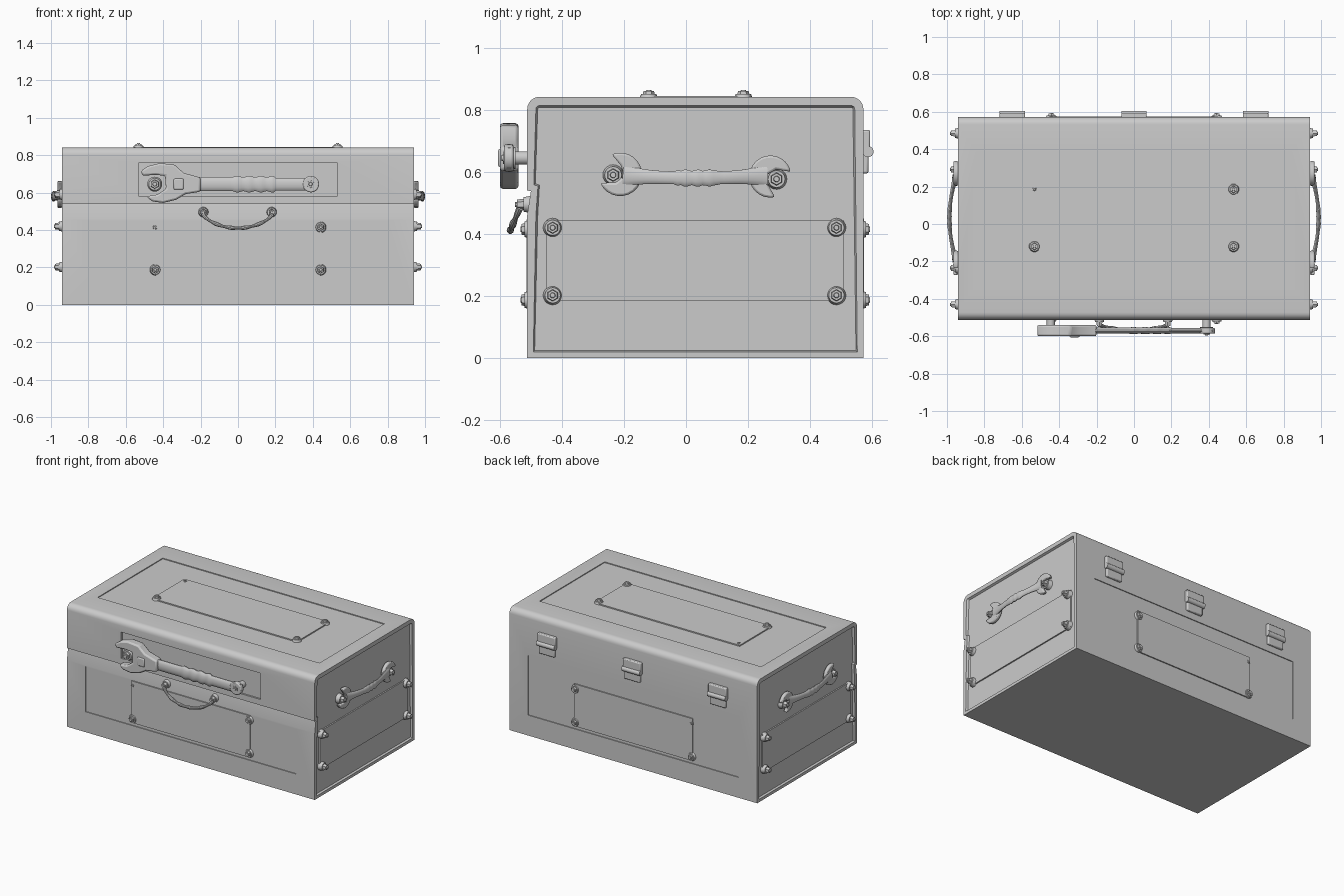
import bpy, bmesh
from math import sin, cos, pi, radians
from mathutils import Vector, Matrix

if "Cube" in bpy.data.objects:
    bpy.data.objects.remove(bpy.data.objects["Cube"])

steel = bpy.data.materials.new("grey_steel")
steel.use_nodes = True
GREY = (0.6, 0.6, 0.6, 1)
steel.diffuse_color = GREY
steel.node_tree.nodes["Principled BSDF"].inputs["Base Color"].default_value = GREY
parts = []


def finish(name, bm, bevel=0):
    bmesh.ops.recalc_face_normals(bm, faces=bm.faces)
    mesh = bpy.data.meshes.new(name)
    bm.to_mesh(mesh)
    bm.free()
    ob = bpy.data.objects.new(name, mesh)
    bpy.context.collection.objects.link(ob)
    mesh.materials.append(steel)
    if bevel:
        mod = ob.modifiers.new("soft_edges", "BEVEL")
        mod.width, mod.segments = bevel, 2
    parts.append(ob)
    return ob


def box(name, lo, hi, bevel=0):
    bm = bmesh.new()
    lo, hi = Vector(lo), Vector(hi)
    size = hi - lo
    bmesh.ops.create_cube(bm, size=1, matrix=Matrix.Translation((lo + hi) / 2) @ Matrix.Diagonal((*[abs(c) for c in size], 1)))
    return finish(name, bm, bevel)


def prism(name, outline, axis, d0, d1, bevel=0):
    """Extrude a flat outline along x or y between two depths."""
    bm = bmesh.new()
    place = (lambda u, v, d: (d, u, v)) if axis == "x" else (lambda u, v, d: (u, d, v))
    face = bm.faces.new([bm.verts.new(place(u, v, d0)) for u, v in outline])
    out = bmesh.ops.extrude_face_region(bm, geom=[face])
    shift = Vector(place(0, 0, d1 - d0))
    bmesh.ops.translate(bm, vec=shift, verts=[g for g in out["geom"] if isinstance(g, bmesh.types.BMVert)])
    return finish(name, bm, bevel)


def bolt(name, pos, axis, r=0.03, tall=0.036):
    """Domed washer, hex nut and stud tip."""
    bm = bmesh.new()
    axis = Vector(axis)
    turn = axis.to_track_quat("Z", "Y").to_matrix().to_4x4()
    for sides, r1, r2, z0, z1 in ((20, r, r * 0.8, -0.01, tall * 0.4),
                                  (6, r * 0.62, r * 0.55, tall * 0.4, tall * 0.85),
                                  (10, r * 0.3, r * 0.25, tall * 0.85, tall)):
        spot = Matrix.Translation(Vector(pos) + axis * (z0 + z1) / 2)
        bmesh.ops.create_cone(bm, cap_ends=True, segments=sides, radius1=r1, radius2=r2, depth=z1 - z0, matrix=spot @ turn)
    return finish(name, bm)


def rod(name, path, radii, wide=1.0, flat_axis=1, flat=1.0, sides=14):
    """Round bar swept through the path, flattened along one axis."""
    bm = bmesh.new()
    rings = []
    path = [Vector(p) for p in path]
    for i, p in enumerate(path):
        along = (path[min(i + 1, len(path) - 1)] - path[max(i - 1, 0)]).normalized()
        thin = Vector((flat_axis == 0, flat_axis == 1, 0))
        thin = (thin - along * thin.dot(along)).normalized()
        side = along.cross(thin)
        rings.append([bm.verts.new(p + radii[i] * (thin * cos(a) * flat + side * sin(a) * wide))
                      for a in [2 * pi * k / sides for k in range(sides)]])
    for a, b in zip(rings, rings[1:]):
        for k in range(sides):
            bm.faces.new((a[k], a[k - 1], b[k - 1], b[k]))
    bm.faces.new(rings[0])
    bm.faces.new(rings[-1])
    return finish(name, bm)


def jaw(cu, cv, r, aim):
    """Outline of an open spanner head whose mouth points along aim."""
    pts = [(cu + r * cos(aim + radians(a)), cv + r * sin(aim + radians(a))) for a in range(38, 323, 15)]
    for reach, off in ((0.1, -0.42), (-0.2, 0), (0.1, 0.42)):
        pts.append((cu + r * (reach * cos(aim) - off * sin(aim)), cv + r * (reach * sin(aim) + off * cos(aim))))
    return pts


# Chest shell: side profile with rounded top, lid lip and waist
FRONT, BACK, TOP, W, R = -0.512, 0.572, 0.842, 0.942, 0.04
profile = [(FRONT, 0), (FRONT, 0.46), (FRONT + 0.012, 0.538), (FRONT, 0.54)]
profile += [(FRONT + R - R * cos(a), TOP - R + R * sin(a)) for a in [pi * k / 12 for k in range(7)]]
profile += [(BACK - R + R * sin(a), TOP - R + R * cos(a)) for a in [pi * k / 12 for k in range(7)]]
profile += [(BACK, 0)]
shell = prism("chest_shell", profile, "x", -W, W)
bm = bmesh.new()
bm.from_mesh(shell.data)
bm.normal_update()
ends = [f for f in bm.faces if abs(f.normal.x) > 0.9]
bmesh.ops.inset_individual(bm, faces=ends, thickness=0.028, depth=0)
bmesh.ops.inset_individual(bm, faces=ends, thickness=0.006, depth=-0.014)
bm.to_mesh(shell.data)
bm.free()

# Sunken panels cut into front, lid front, back and top
SINK = 0.006
cuts = [((-0.8, FRONT - 0.1, 0.14), (0.8, FRONT + SINK, 0.45)),
        ((-0.53, FRONT - 0.1, 0.58), (0.53, FRONT + 0.012, 0.76)),
        ((-0.8, BACK - SINK, 0.14), (0.8, BACK + 0.1, 0.55)),
        ((-0.843, -0.32, TOP - SINK), (0.843, 0.387, TOP + 0.1))]
for lo, hi in cuts:
    cutter = box("panel_cutter", lo, hi)
    cutter.hide_render = True
    mod = shell.modifiers.new("panel", "BOOLEAN")
    mod.operation, mod.object, mod.solver = "DIFFERENCE", cutter, "EXACT"
    bpy.context.view_layer.objects.active = shell
    bpy.ops.object.modifier_apply(modifier=mod.name)
    parts.remove(cutter)
    bpy.data.objects.remove(cutter)

# Bolted plates on front, back and top; one corner keeps only a small screw
box("front_plate", (-0.45, FRONT - 0.002, 0.16), (0.45, FRONT + 0.01, 0.447))
box("back_plate", (-0.45, BACK - 0.01, 0.16), (0.45, BACK + 0.002, 0.45))
box("top_plate", (-0.555, -0.14, TOP - 0.01), (0.55, 0.21, TOP + 0.002))
for sx in (-1, 1):
    for high in (False, True):
        r, tall = (0.014, 0.008) if sx < 0 and high else (0.031, 0.022)
        z = 0.415 if high else 0.187
        bolt("front_plate_bolt", (sx * 0.442, FRONT, z), (0, -1, 0), r, tall)
        bolt("back_plate_bolt", (sx * 0.442, BACK, z), (0, 1, 0), r, tall)
        bolt("top_plate_bolt", (sx * 0.532, 0.185 if high else -0.12, TOP), (0, 0, 1), r, tall)

# Hinges along the back
for x in (-0.65, 0, 0.65):
    box("hinge_upper_leaf", (x - 0.068, BACK - 0.01, 0.665), (x + 0.068, BACK + 0.022, 0.735), 0.006)
    box("hinge_lower_leaf", (x - 0.06, BACK - 0.01, 0.595), (x + 0.06, BACK + 0.016, 0.665), 0.006)
    rod("hinge_pin", [(x - 0.068, BACK + 0.015, 0.665), (x + 0.068, BACK + 0.015, 0.665)], [0.018] * 2)

# Ends: bolted plate and a bowed double-ended spanner as carry handle
for s in (-1, 1):
    box("end_plate", (s * 0.92, -0.45, 0.183), (s * 0.937, 0.508, 0.445))
    for y in (-0.43, 0.485):
        for z in (0.202, 0.42):
            bolt("end_plate_bolt", (s * 0.937, y, z), (s, 0, 0), 0.031, 0.048)
    path, radii = [], []
    for k in range(41):
        t = k / 40
        path.append((s * (0.953 + 0.034 * sin(pi * t)), -0.2 + 0.46 * t, 0.588 - 0.008 * sin(pi * t)))
        grip = 0.35 < t < 0.66
        radii.append(0.026 + 0.003 * sin(k * 1.9) if grip else 0.021 + 0.02 * abs(2 * t - 1) ** 5)
    rod("end_handle_bar", path, radii, flat_axis=0, flat=0.45)
    prism("end_handle_rear_jaw", jaw(0.272, 0.585, 0.068, radians(-25)), "x", s * 0.94, s * 0.966, 0.007)
    prism("end_handle_front_jaw", jaw(-0.212, 0.592, 0.07, radians(165)), "x", s * 0.94, s * 0.966, 0.007)
    for y, z in ((-0.235, 0.59), (0.292, 0.577)):
        bolt("end_handle_bolt", (s * 0.935, y, z), (s, 0, 0), 0.034, 0.05)

# Adjustable wrench mounted on the lid front
head = [(-0.52, 0.715), (-0.48, 0.742), (-0.42, 0.757), (-0.34, 0.75), (-0.29, 0.705), (-0.2, 0.68),
        (-0.2, 0.605), (-0.28, 0.592), (-0.33, 0.562), (-0.4, 0.545), (-0.46, 0.553), (-0.49, 0.58),
        (-0.43, 0.59), (-0.385, 0.62), (-0.39, 0.69), (-0.44, 0.695), (-0.51, 0.69)]
prism("wrench_head", head, "y", -0.6, -0.54, 0.01)
box("wrench_thumb_wheel", (-0.345, -0.606, 0.615), (-0.29, -0.54, 0.675), 0.008)
path, radii = [], []
for k in range(61):
    x = -0.27 + 0.69 * k / 60
    path.append((x, -0.57, 0.645))
    bump = 0.004 + 0.004 * sin(k * 1.15) if -0.05 < x < 0.2 else 0
    radii.append(0.038 + bump - (0.003 if x > 0.2 else 0))
rod("wrench_shaft", path, radii, flat=0.42)
eye = [(0.39 + 0.044 * cos(a), 0.645 + 0.044 * sin(a)) for a in [2 * pi * k / 20 for k in range(20)]]
prism("wrench_end_eye", eye, "y", -0.586, -0.556, 0.006)
for x, out in ((-0.445, 0.028), (0.388, 0.035)):
    rod("wrench_standoff", [(x, -0.495, 0.645), (x, -0.56, 0.645)], [0.022] * 2, flat_axis=0)
    bolt("wrench_bolt", (x, -0.56, 0.645), (0, -1, 0), 0.04 if x < 0 else 0.036, out)

# Drooping pull handle under the lid lip
for x in (-0.185, 0.18):
    bolt("pull_bolt", (x, -0.506, 0.495), (0, -1, 0), 0.029, 0.046)
path = []
for k in range(25):
    t = 2 * k / 24 - 1
    droop = (1 - t * t) ** 0.75
    path.append((-0.002 + 0.187 * t, -0.535 - 0.032 * droop, 0.485 - 0.075 * droop))
rod("pull_handle", path, [0.010 + 0.002 * cos(k * 1.3) for k in range(25)], sides=10)

# Smooth shading with sharp edges kept
bpy.ops.object.select_all(action="DESELECT")
for ob in parts:
    ob.select_set(True)
bpy.context.view_layer.objects.active = shell
bpy.ops.object.shade_smooth_by_angle(angle=radians(35))
